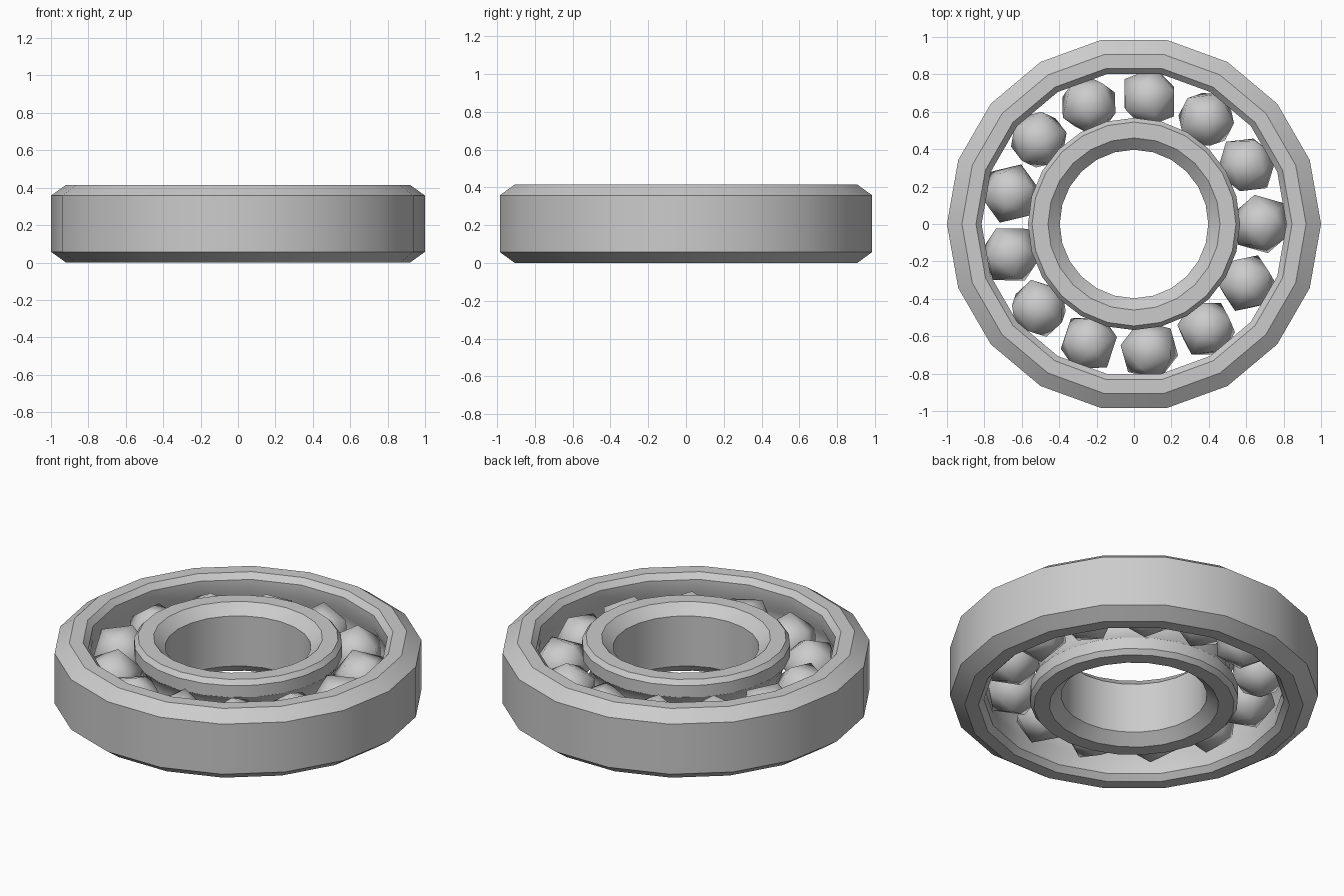
import bpy, bmesh, math, random
from mathutils import Euler, Vector

if "Cube" in bpy.data.objects:
    bpy.data.objects.remove(bpy.data.objects["Cube"])

random.seed(3)
MID = 0.2075      # half height of the bearing
PITCH = 0.68      # radius of the ball circle
BALLS = 13


def finish(name, bm, angle=None):
    bmesh.ops.recalc_face_normals(bm, faces=bm.faces)
    mesh = bpy.data.meshes.new(name)
    bm.to_mesh(mesh)
    bm.free()
    obj = bpy.data.objects.new(name, mesh)
    bpy.context.collection.objects.link(obj)
    bpy.ops.object.select_all(action='DESELECT')
    obj.select_set(True)
    bpy.context.view_layer.objects.active = obj
    if angle:
        bpy.ops.object.shade_smooth_by_angle(angle=math.radians(angle))
    else:
        bpy.ops.object.shade_smooth()
    return obj


def ring(name, half, sides):
    """Revolve a half profile (r, height above middle), mirrored about mid height."""
    lower = [(r, -h) for r, h in reversed(half) if h > 0]
    profile = half + lower
    bm = bmesh.new()
    loops = []
    for i in range(sides):
        a = 2 * math.pi * i / sides
        loops.append([bm.verts.new((r * math.cos(a), r * math.sin(a), MID + h))
                      for r, h in profile])
    n = len(profile)
    for i in range(sides):
        p, q = loops[i], loops[(i + 1) % sides]
        for j in range(n):
            k = (j + 1) % n
            bm.faces.new((p[j], q[j], q[k], p[k]))
    return finish(name, bm, 30)


# outer race: chamfered outside, ball groove inside
ring("outer_race", [(1.0, 0.15), (0.92, MID), (0.845, MID), (0.815, 0.175),
                    (0.815, 0.095), (0.835, 0.05), (0.842, 0)], 18)

# inner race: chamfered bore, ball groove outside
ring("inner_race", [(0.397, 0.15), (0.46, MID), (0.545, MID), (0.567, 0.18),
                    (0.567, 0.11), (0.532, 0.06), (0.52, 0)], 24)

# low-poly balls, each turned differently
for i in range(BALLS):
    a = 2 * math.pi * i / BALLS
    bm = bmesh.new()
    bmesh.ops.create_icosphere(bm, subdivisions=1, radius=0.166)
    turn = Euler([random.uniform(0, 6.28) for _ in range(3)]).to_matrix()
    bmesh.ops.rotate(bm, verts=bm.verts, cent=(0, 0, 0), matrix=turn)
    ball = finish(f"ball_{i + 1}", bm)
    ball.location = Vector((PITCH * math.cos(a), PITCH * math.sin(a), MID))
